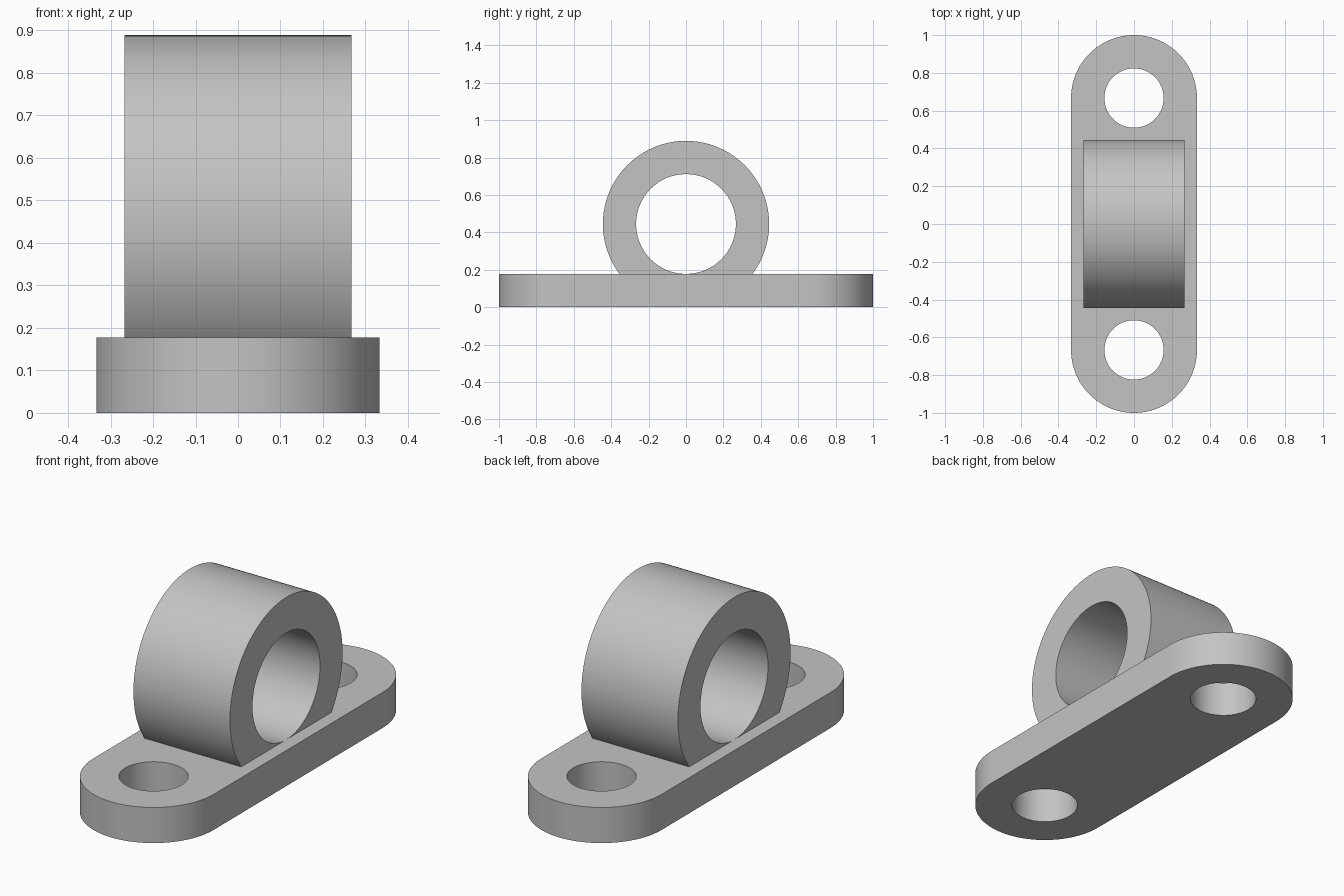
import bpy, bmesh, math

if "Cube" in bpy.data.objects:
    bpy.data.objects.remove(bpy.data.objects["Cube"], do_unlink=True)

PLATE_TOP = 0.1778
HALF_WIDTH = 0.3333
END_Y = 1 - HALF_WIDTH
HOLE_R = 0.157
RING_R, BORE_R = 0.4444, 0.2667
RING_HALF = 0.2667

grey = bpy.data.materials.new("plain_grey")
grey.use_nodes = True
colour = (0.55, 0.55, 0.55, 1)
grey.diffuse_color = colour
grey.node_tree.nodes["Principled BSDF"].inputs["Base Color"].default_value = colour


def arc(cx, cy, r, start, sweep, n):
    """Points along an arc, both ends included."""
    return [(cx + r * math.cos(start + sweep * i / n),
             cy + r * math.sin(start + sweep * i / n)) for i in range(n + 1)]


def circle(cx, cy, r, n):
    return arc(cx, cy, r, 0, 2 * math.pi, n)[:-1]


def extruded_outline(loops, vector, place):
    """Fill an outline with holes and extrude it into a solid."""
    bm = bmesh.new()
    edges = []
    for loop in loops:
        verts = [bm.verts.new(place(u, v)) for u, v in loop]
        edges += [bm.edges.new((a, b)) for a, b in zip(verts, verts[1:] + verts[:1])]
    bmesh.ops.triangle_fill(bm, edges=edges, use_beauty=True)
    result = bmesh.ops.extrude_face_region(bm, geom=bm.faces[:], use_keep_orig=True)
    moved = [g for g in result["geom"] if isinstance(g, bmesh.types.BMVert)]
    bmesh.ops.translate(bm, verts=moved, vec=vector)
    bmesh.ops.recalc_face_normals(bm, faces=bm.faces)
    return bm


def finish(bm, name):
    mesh = bpy.data.meshes.new(name)
    bm.to_mesh(mesh)
    bm.free()
    mesh.materials.append(grey)
    obj = bpy.data.objects.new(name, mesh)
    bpy.context.collection.objects.link(obj)
    bpy.ops.object.select_all(action="DESELECT")
    obj.select_set(True)
    bpy.context.view_layer.objects.active = obj
    bpy.ops.object.shade_smooth_by_angle(angle=math.radians(30))


# Base plate: rounded slot outline with a bolt hole at each end
outline = (arc(0, END_Y, HALF_WIDTH, 0, math.pi, 48)
           + arc(0, -END_Y, HALF_WIDTH, math.pi, math.pi, 48))
holes = [circle(0, side * END_Y, HOLE_R, 64) for side in (-1, 1)]
plate = extruded_outline([outline] + holes, (0, 0, PLATE_TOP), lambda u, v: (u, v, 0))
finish(plate, "base_plate")

# Bearing ring: tube along x, trimmed just inside the plate
ring = extruded_outline([circle(0, RING_R, RING_R, 128), circle(0, RING_R, BORE_R, 128)],
                        (2 * RING_HALF, 0, 0), lambda u, v: (-RING_HALF, u, v))
bmesh.ops.bisect_plane(ring, geom=ring.verts[:] + ring.edges[:] + ring.faces[:],
                       plane_co=(0, 0, PLATE_TOP - 0.01), plane_no=(0, 0, 1),
                       clear_inner=True)
finish(ring, "bearing_ring")
